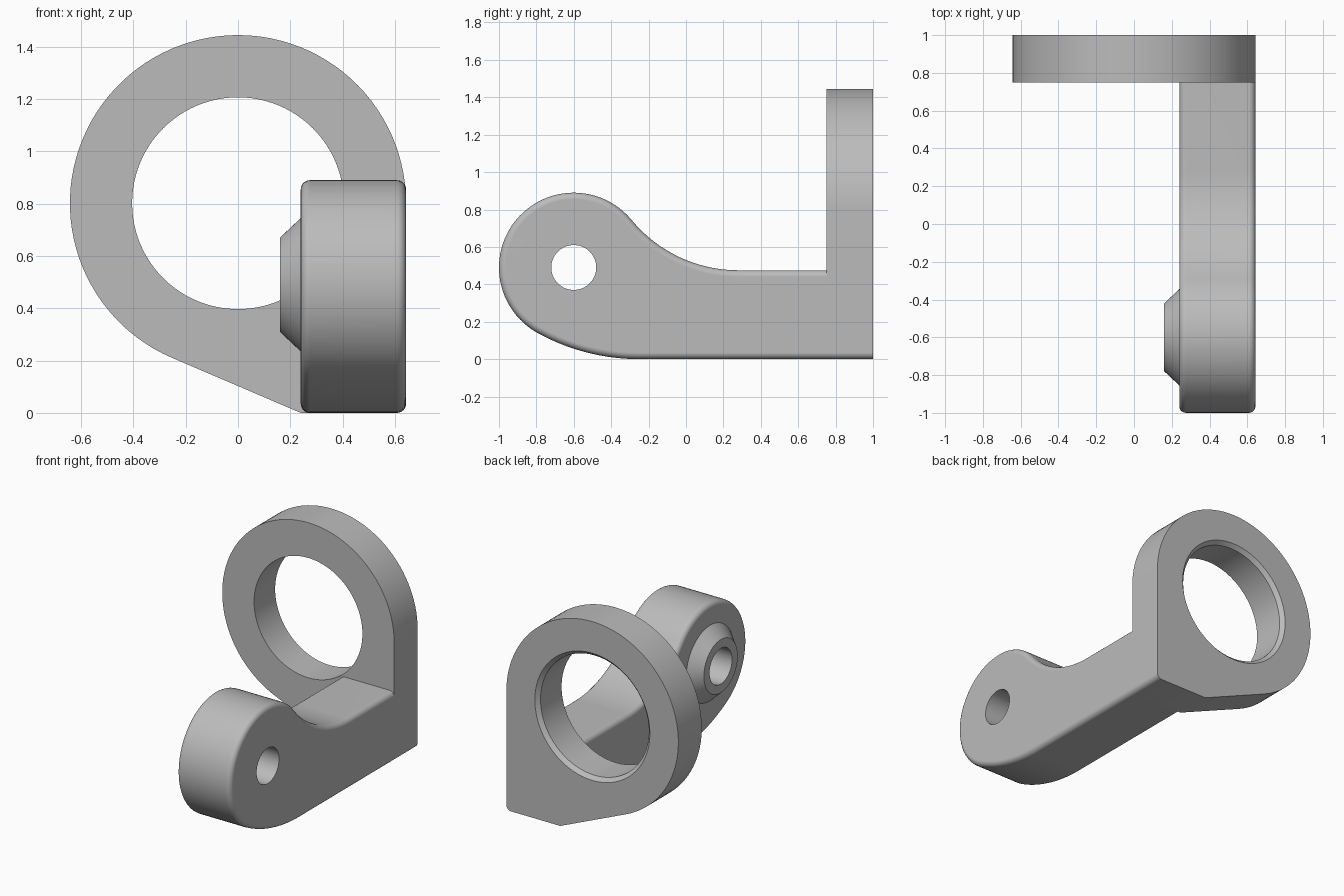
import bpy, bmesh
from math import sin, cos, pi, radians, atan2, acos, hypot, degrees

cube = bpy.data.objects.get("Cube")
if cube:
    bpy.data.objects.remove(cube, do_unlink=True)

metal = bpy.data.materials.new("plain_grey")
metal.use_nodes = True
GREY = (0.5, 0.5, 0.5, 1)
metal.diffuse_color = GREY
metal.node_tree.nodes["Principled BSDF"].inputs["Base Color"].default_value = GREY

HALF = 0.643            # ring outer radius
RING_Z = 0.802
ARM_IN = 0.24           # inner side of the arm
PLATE_Y = 0.75          # front face of the plate
PIVOT = (-0.6, 0.49)    # arm eye centre (y, z)
EYE = 0.4
ROUND = 0.035


def arc(c, r, a0, a1, n):
    """Points on an arc, leaving out the first one."""
    pts = []
    for i in range(1, n + 1):
        a = radians(a0 + (a1 - a0) * i / n)
        pts.append((c[0] + r * cos(a), c[1] + r * sin(a)))
    return pts


def make_object(name, bm):
    bmesh.ops.recalc_face_normals(bm, faces=bm.faces)
    mesh = bpy.data.meshes.new(name)
    bm.to_mesh(mesh)
    bm.free()
    mesh.materials.append(metal)
    ob = bpy.data.objects.new(name, mesh)
    bpy.context.collection.objects.link(ob)
    return ob


def prism(outline, place, a, b):
    """Extrude a 2D outline from a to b; place maps (u, v, depth) to 3D."""
    bm = bmesh.new()
    lo = [bm.verts.new(place(u, v, a)) for u, v in outline]
    hi = [bm.verts.new(place(u, v, b)) for u, v in outline]
    bm.faces.new(lo)
    bm.faces.new(hi)
    for i in range(len(lo)):
        j = (i + 1) % len(lo)
        bm.faces.new((lo[i], lo[j], hi[j], hi[i]))
    return bm


def turned(name, profile, place, centre, n=96):
    """Closed solid turned from (depth, radius) pairs."""
    bm = bmesh.new()
    rings = [[bm.verts.new(place(centre[0] + r * cos(2 * pi * i / n),
                                 centre[1] + r * sin(2 * pi * i / n), d))
              for i in range(n)] for d, r in profile]
    for p, q in zip(rings, rings[1:]):
        for i in range(n):
            j = (i + 1) % n
            bm.faces.new((p[i], p[j], q[j], q[i]))
    bm.faces.new(rings[0])
    bm.faces.new(rings[-1])
    return make_object(name, bm)


def combine(ob, tool, operation):
    tool.hide_render = True
    bpy.context.view_layer.objects.active = ob
    mod = ob.modifiers.new("combine", 'BOOLEAN')
    mod.operation = operation
    mod.solver = 'EXACT'
    mod.object = tool
    bpy.ops.object.modifier_apply(modifier=mod.name)
    bpy.data.objects.remove(tool, do_unlink=True)


def finish(ob):
    bpy.ops.object.select_all(action='DESELECT')
    ob.select_set(True)
    bpy.context.view_layer.objects.active = ob
    bpy.ops.object.shade_smooth_by_angle(angle=radians(30))
    mod = ob.modifiers.new("even_shading", 'WEIGHTED_NORMAL')
    mod.keep_sharp = True


def along_y(u, v, d):
    return (u, d, v)


def along_x(u, v, d):
    return (d, u, v)


# Ring plate: round top, straight right side, slanted tangent at lower left
tangent = degrees(atan2(-RING_Z, ARM_IN) - acos(HALF / hypot(ARM_IN, RING_Z))) + 360
outline = [(ARM_IN, 0), (HALF - ROUND, 0)]
outline += arc((HALF - ROUND, ROUND), ROUND, -90, 0, 6)
outline += [(HALF, RING_Z)] + arc((0, RING_Z), HALF, 0, tangent, 72)
plate = make_object("ring_plate", prism(outline, along_y, PLATE_Y, 1))

# Bore with a small chamfer at the back
bore = turned("bore_cutter", [(0.6, 0.405), (0.975, 0.405), (1.025, 0.455)],
              along_y, (0, RING_Z))
combine(plate, bore, 'DIFFERENCE')
finish(plate)

# Arm outline: flat top, concave sweep, round eye, convex belly
sweep, belly = (0.28, 1.215), (-0.25, 1.126)
eye_top = degrees(atan2(sweep[1] - PIVOT[1], sweep[0] - PIVOT[0]))
eye_end = degrees(atan2(PIVOT[1] - belly[1], PIVOT[0] - belly[0])) + 360
outline = [(PLATE_Y, 0), (PLATE_Y, 0.475), (sweep[0], 0.475)]
outline += arc(sweep, 0.74, -90, eye_top - 180, 16)
outline += arc(PIVOT, EYE, eye_top, eye_end, 48)
outline += arc(belly, belly[1], eye_end, 270, 10)
bm = prism(outline, along_x, ARM_IN, HALF)
bmesh.ops.recalc_face_normals(bm, faces=bm.faces)

# Round both side rims, leaving the end that meets the plate square
rims = [e for e in bm.edges
        if abs(e.verts[0].co.x - e.verts[1].co.x) < 0.001
        and min(v.co.y for v in e.verts) < PLATE_Y - 0.001]
bmesh.ops.bevel(bm, geom=rims, offset=ROUND, offset_type='OFFSET',
                segments=5, profile=0.5, affect='EDGES')
arm = make_object("arm", bm)

# Conical boss and pivot hole through it
boss = turned("boss", [(0.16, 0.18), (ARM_IN, 0.255), (0.3, 0.255)], along_x, PIVOT)
combine(arm, boss, 'UNION')
hole = turned("pivot_cutter", [(0, 0.12), (1, 0.12)], along_x, PIVOT, 64)
combine(arm, hole, 'DIFFERENCE')

# Open the hidden end that sits against the plate
bm = bmesh.new()
bm.from_mesh(arm.data)
ends = [f for f in bm.faces if all(v.co.y > PLATE_Y - 0.001 for v in f.verts)]
bmesh.ops.delete(bm, geom=ends, context='FACES')
bm.to_mesh(arm.data)
bm.free()
finish(arm)
